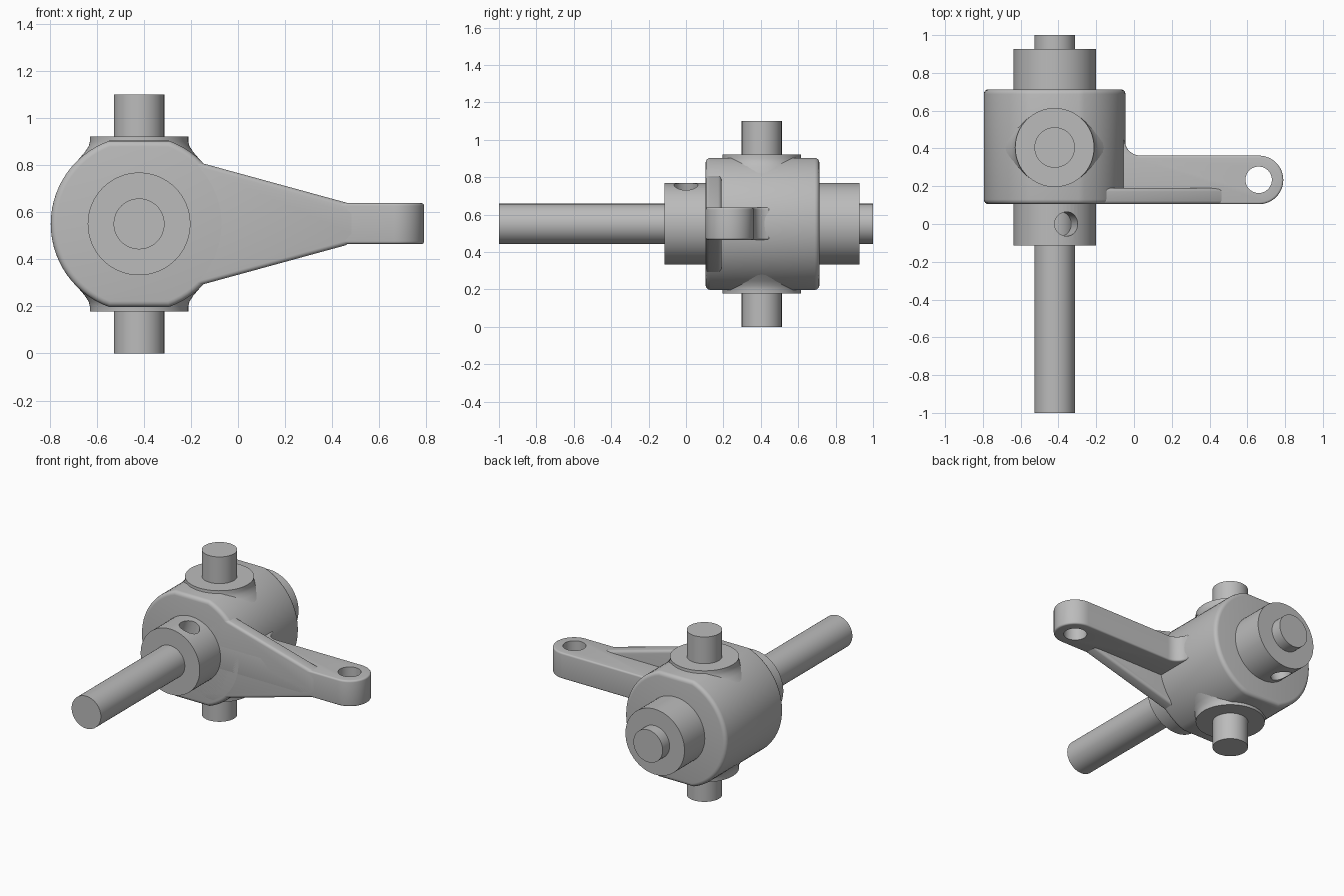
import bpy, bmesh
from math import sin, cos, pi, radians, asin
from mathutils import Vector

if "Cube" in bpy.data.objects:
    bpy.data.objects.remove(bpy.data.objects["Cube"], do_unlink=True)

metal = bpy.data.materials.new("grey metal")
metal.use_nodes = True
metal.diffuse_color = (0.5, 0.5, 0.5, 1)
metal.node_tree.nodes["Principled BSDF"].inputs["Base Color"].default_value = metal.diffuse_color

AX, AZ = -0.42, 0.55      # shaft axis
PY = 0.405                # pin axis
parts = []


def add(name, bm):
    bmesh.ops.recalc_face_normals(bm, faces=bm.faces)
    mesh = bpy.data.meshes.new(name)
    bm.to_mesh(mesh)
    bm.free()
    mesh.materials.append(metal)
    obj = bpy.data.objects.new(name, mesh)
    bpy.context.collection.objects.link(obj)
    parts.append(obj)
    return obj


def apply(obj, mod):
    bpy.context.view_layer.objects.active = obj
    bpy.ops.object.modifier_apply(modifier=mod.name)


def arc(cx, cy, r, a, b, n):
    return [(cx + r * cos(radians(a + (b - a) * i / n)),
             cy + r * sin(radians(a + (b - a) * i / n))) for i in range(n + 1)]


def prism(name, pts, axis, lo, hi, bevel):
    """Extrude an outline along Y or Z and round its rims."""
    bm = bmesh.new()
    place = (lambda u, v: (u, lo, v)) if axis == "Y" else (lambda u, v: (u, v, lo))
    face = bm.faces.new([bm.verts.new(place(u, v)) for u, v in pts])
    out = bmesh.ops.extrude_face_region(bm, geom=[face])
    move = Vector((0, hi - lo, 0)) if axis == "Y" else Vector((0, 0, hi - lo))
    bmesh.ops.translate(bm, vec=move,
                        verts=[g for g in out["geom"] if isinstance(g, bmesh.types.BMVert)])
    obj = add(name, bm)
    mod = obj.modifiers.new("round", "BEVEL")
    mod.width, mod.segments = bevel, 4
    mod.limit_method, mod.angle_limit = "ANGLE", radians(30)
    apply(obj, mod)
    return obj


def rod(name, start, end, radius):
    start, end = Vector(start), Vector(end)
    d = end - start
    bm = bmesh.new()
    bmesh.ops.create_cone(bm, cap_ends=True, segments=64, radius1=radius,
                          radius2=radius, depth=d.length)
    bm.transform(d.to_track_quat("Z", "Y").to_matrix().to_4x4())
    bmesh.ops.translate(bm, verts=bm.verts, vec=(start + end) / 2)
    return add(name, bm)


def drill(obj, start, end, radius):
    cutter = rod("cutter", start, end, radius)
    cutter.hide_render = True
    mod = obj.modifiers.new("hole", "BOOLEAN")
    mod.operation, mod.object, mod.solver = "DIFFERENCE", cutter, "EXACT"
    apply(obj, mod)
    parts.remove(cutter)
    bpy.data.objects.remove(cutter, do_unlink=True)


# Hub: round barrel with flats above and below
R = 0.375
a = asin(0.353 / R) * 180 / pi
prism("hub", arc(AX, AZ, R, -a, a, 28) + arc(AX, AZ, R, 180 - a, 180 + a, 28),
      "Y", 0.105, 0.713, 0.025)

# Flared pads for the upright pin
half = [(0, 0.372), (0.209, 0.372), (0.209, 0.35), (0.214, 0.33), (0.23, 0.305), (0.26, 0.27)]
profile = half + [(r, -z) for r, z in reversed(half)]
bm = bmesh.new()
verts = [bm.verts.new((AX + r, PY, AZ + z)) for r, z in profile]
edges = [bm.edges.new(pair) for pair in zip(verts, verts[1:])]
bmesh.ops.spin(bm, geom=verts + edges, cent=(AX, PY, 0), axis=(0, 0, 1),
               angle=2 * pi, steps=64)
bmesh.ops.remove_doubles(bm, verts=bm.verts, dist=0.0001)
add("pin_pads", bm)

# Pin and shaft
rod("upright_pin", (AX, PY, 0), (AX, PY, 1.1), 0.107)
rod("shaft", (AX, -1, AZ), (AX, 1, AZ), 0.108)

# Collars, each with a radial set-screw hole
for name, y0, y1, hole_y, side in (("front_collar", -0.115, 0.3, 0, 1),
                                   ("rear_collar", 0.5, 0.927, 0.81, -1)):
    collar = rod(name, (AX, y0, AZ), (AX, y1, AZ), 0.218)
    d = Vector((sin(radians(17)), 0, cos(radians(17)))) * side
    c = Vector((AX, hole_y, AZ))
    drill(collar, c + d * 0.09, c + d * 0.3, 0.064)

# Tapered web behind the front face
top = [(-0.42, 0.31), (-0.25, 0.315), (-0.19, 0.275), (-0.15, 0.257),
       (0.46, 0.09), (0.5, 0.05)]
prism("arm_web", [(x, AZ + z) for x, z in top] + [(x, AZ - z) for x, z in reversed(top)],
      "Y", 0.105, 0.19, 0.018)

# Lever with rounded eye and a fillet into the hub
outline = ([(-0.3, 0.105)] + arc(0.662, 0.2335, 0.1285, -90, 90, 24)
           + arc(0.035, 0.447, 0.085, 270, 180, 12) + [(-0.3, 0.447)])
lever = prism("arm_lever", outline, "Z", 0.465, 0.638, 0.02)
drill(lever, (0.66, 0.234, 0.3), (0.66, 0.234, 0.8), 0.07)

# Smooth shading with crisp edges
bpy.ops.object.select_all(action="DESELECT")
for obj in parts:
    obj.select_set(True)
bpy.context.view_layer.objects.active = parts[0]
bpy.ops.object.shade_smooth_by_angle(angle=radians(35))
